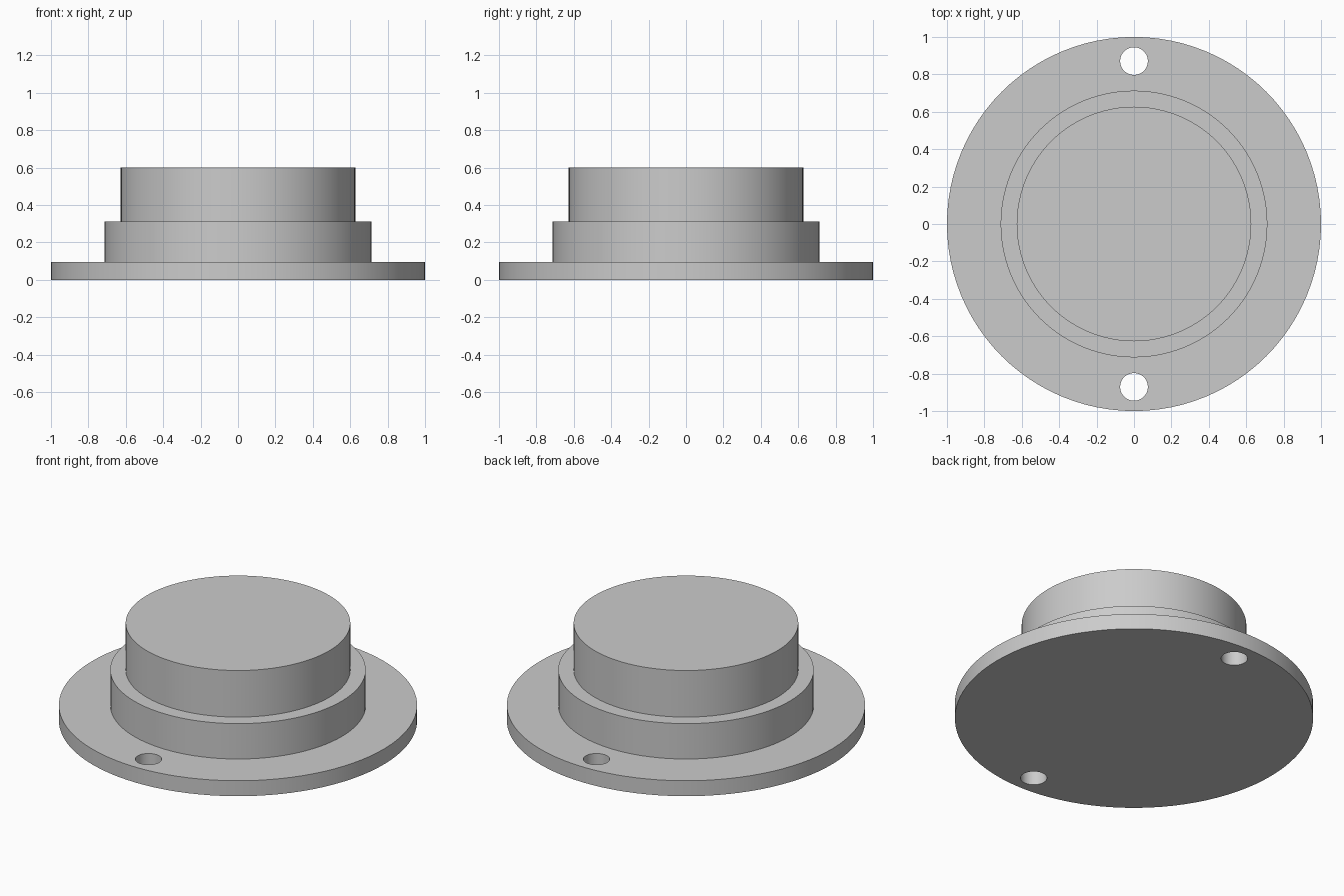
import bpy
import bmesh
from math import cos, sin, tau, radians

default_cube = bpy.data.objects.get("Cube")
if default_cube:
    bpy.data.objects.remove(default_cube, do_unlink=True)

SEGMENTS = 96

grey = bpy.data.materials.new("plain_grey")
grey.use_nodes = True
colour = (0.6, 0.6, 0.6, 1)
grey.diffuse_color = colour
grey.node_tree.nodes["Principled BSDF"].inputs["Base Color"].default_value = colour


def revolve(name, profile, segments, centre_y=0):
    """Closed solid turned about a vertical axis from (radius, height) points."""
    bm = bmesh.new()
    rings = [[bm.verts.new((r * cos(tau * i / segments),
                            centre_y + r * sin(tau * i / segments), z))
              for i in range(segments)] for r, z in profile]
    for low, high in zip(rings, rings[1:]):
        for i in range(segments):
            j = (i + 1) % segments
            bm.faces.new((low[i], low[j], high[j], high[i]))
    bm.faces.new(rings[0][::-1])
    bm.faces.new(rings[-1])
    mesh = bpy.data.meshes.new(name)
    bm.to_mesh(mesh)
    bm.free()
    mesh.materials.append(grey)
    obj = bpy.data.objects.new(name, mesh)
    bpy.context.collection.objects.link(obj)
    return obj


# Wide flange, collar and boss turned as one stepped solid
body = revolve("stepped_flange", [
    (1.0, 0), (1.0, 0.095),
    (0.713, 0.095), (0.713, 0.313),
    (0.627, 0.313), (0.627, 0.6),
], SEGMENTS)

bpy.ops.object.select_all(action="DESELECT")
body.select_set(True)
bpy.context.view_layer.objects.active = body

# Bolt holes through the flange, front and back
for side in (-1, 1):
    cutter = revolve("bolt_hole_cutter", [(0.074, -0.1), (0.074, 0.2)], 48, side * 0.871)
    cutter.hide_render = True
    cut = body.modifiers.new("bolt_hole", "BOOLEAN")
    cut.operation = "DIFFERENCE"
    cut.solver = "EXACT"
    cut.object = cutter
    bpy.ops.object.modifier_apply(modifier=cut.name)
    bpy.data.objects.remove(cutter, do_unlink=True)

# Round walls shade smooth, rims stay crisp
bpy.ops.object.shade_smooth_by_angle(angle=radians(30))
